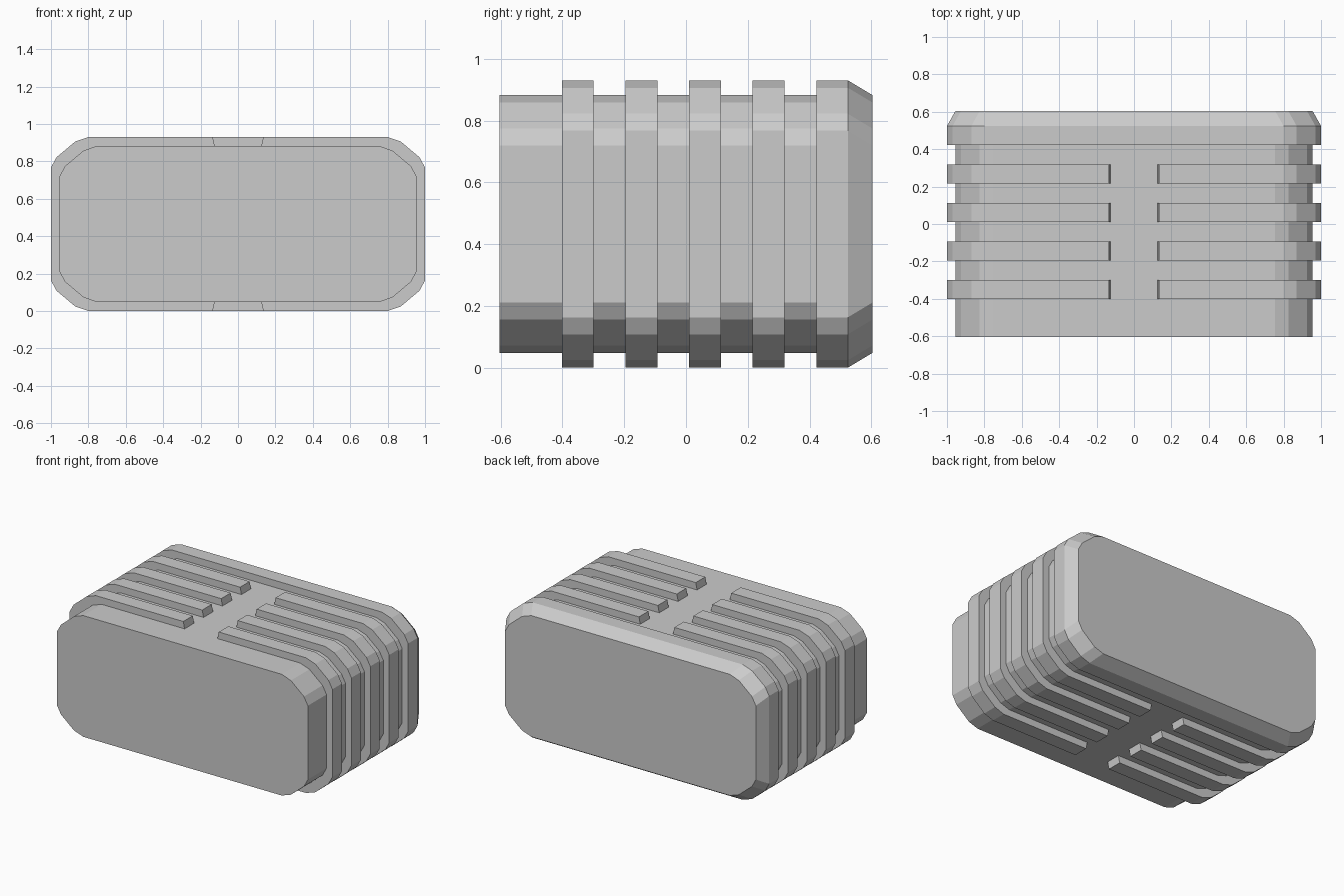
import bpy, bmesh

if "Cube" in bpy.data.objects:
    bpy.data.objects.remove(bpy.data.objects["Cube"])

Z_MID = 0.465
# one chamfered corner, measured in from the bounding edges (x, z)
CORNER = [(0.20, 0.0), (0.13, 0.024), (0.03, 0.108), (0.0, 0.163)]


def ring(half_w, half_h, gap):
    """Rounded rectangle outline, with points either side of the middle gap."""
    quarter = [(gap, half_h)] + [(half_w - dx, half_h - dz) for dx, dz in CORNER]
    right = quarter + [(x, -z) for x, z in reversed(quarter)]
    left = [(-x, z) for x, z in reversed(right)]
    return [(x, Z_MID + z) for x, z in right + left]


inner = ring(0.955, 0.417, 0.125)
outer = ring(1.0, 0.465, 0.135)
n = len(inner)
half = n // 2

# stations from front to back: plain body, four ribs, then the end cap
rib_starts = [-0.402 + 0.206 * i for i in range(4)]
rib_w = 0.103
stations = [(-0.604, inner)]
for y in rib_starts:
    stations += [(y, inner), (y + rib_w, inner)]
stations += [(0.422, inner), (0.422, outer), (0.524, outer), (0.604, inner)]

bm = bmesh.new()
loops = [[bm.verts.new((x, y, z)) for x, z in prof] for y, prof in stations]
rib_faces = []
index_of = {}
for s in range(len(loops) - 1):
    a, b = loops[s], loops[s + 1]
    is_rib = s in (1, 3, 5, 7)
    for i in range(n):
        j = (i + 1) % n
        f = bm.faces.new((a[i], a[j], b[j], b[i]))
        # leave the centre gap on the top and bottom flat
        if is_rib and i not in (half - 1, n - 1):
            rib_faces.append(f)
bm.faces.new(loops[0])
bm.faces.new(loops[-1])

# raise the ribs out to the larger outline
res = bmesh.ops.extrude_face_region(bm, geom=rib_faces)
for v in [g for g in res["geom"] if isinstance(g, bmesh.types.BMVert)]:
    k = min(range(n), key=lambda i: (inner[i][0] - v.co.x) ** 2 + (inner[i][1] - v.co.z) ** 2)
    v.co.x, v.co.z = outer[k]
old = [f for f in rib_faces if f.is_valid]
if old:
    bmesh.ops.delete(bm, geom=old, context='FACES')
bmesh.ops.recalc_face_normals(bm, faces=bm.faces)

mesh = bpy.data.meshes.new("ribbed_case")
bm.to_mesh(mesh)
bm.free()
case = bpy.data.objects.new("ribbed_case", mesh)
bpy.context.collection.objects.link(case)
